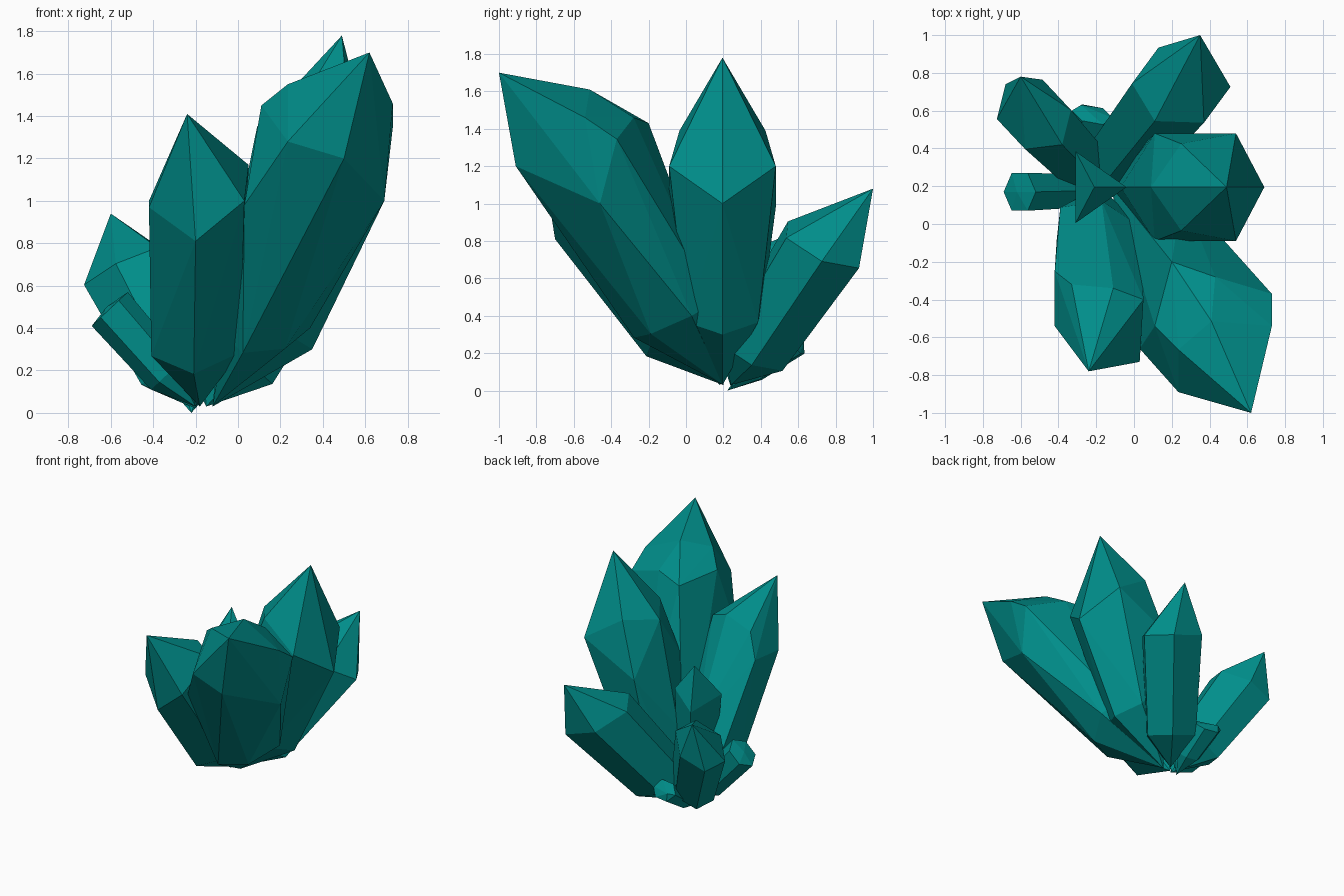
import bpy, bmesh, math
from mathutils import Vector

if "Cube" in bpy.data.objects:
    bpy.data.objects.remove(bpy.data.objects["Cube"])

teal = bpy.data.materials.new("teal_crystal")
teal.diffuse_color = (0.0, 0.27, 0.255, 1)
teal.use_nodes = True
teal.node_tree.nodes["Principled BSDF"].inputs["Base Color"].default_value = teal.diffuse_color


def crystal(name, base, mid, tip, u, w, low_at, low_scale, sides=6, shoulder=None):
    """Faceted shard: root point, narrow lower ring, wide shoulder ring at mid
    (half-axes u and w, or given corner points) and a pointed tip."""
    base, mid, tip, u, w = map(Vector, (base, mid, tip, u, w))

    def ring(centre, s):
        angles = [2 * math.pi * i / sides for i in range(sides)]
        return [centre + s * (math.cos(a) * u + math.sin(a) * w) for a in angles]

    pts = [base, tip] + ring(base.lerp(mid, low_at), low_scale)
    pts += [Vector(p) for p in shoulder] if shoulder else ring(mid, 1)
    bm = bmesh.new()
    for p in pts:
        bm.verts.new(p)
    bmesh.ops.convex_hull(bm, input=bm.verts[:])
    loose = [v for v in bm.verts if not v.link_faces]
    bmesh.ops.delete(bm, geom=loose, context='VERTS')
    bmesh.ops.recalc_face_normals(bm, faces=bm.faces[:])
    mesh = bpy.data.meshes.new(name)
    bm.to_mesh(mesh)
    bm.free()
    mesh.materials.append(teal)
    bpy.context.collection.objects.link(bpy.data.objects.new(name, mesh))


# Three large crystals with uneven shoulders
crystal("crystal_front_right", (-.12, .20, .03), (.14, -.06, .38), (.62, -1.0, 1.70),
        (.20, .09, .02), (-.02, -.20, -.10), 1, 1,
        shoulder=[(.69, -.46, 1.0), (.03, -.66, .98), (.73, -.37, 1.345),
                  (.73, -.54, 1.46), (.41, -.515, 1.61), (.235, -.665, 1.55),
                  (.235, -.89, 1.28), (.5, -.91, 1.2), (.11, -.54, 1.45),
                  (.2, -.2, 1.43), (.43, -.28, 1.46)])
crystal("crystal_front_left", (-.18, .20, .03), (-.21, -.52, 1.03), (-.24, -.78, 1.41),
        (-.02, -.18, -.20), (.26, -.06, .01), .34, .93,
        shoulder=[(-.42, -.54, .97), (-.2, -.7, .81), (.03, -.73, 1.0), (.05, -.4, 1.17),
                  (-.11, -.34, 1.24), (-.33, -.32, 1.17), (-.42, -.25, 1.0)])
mirrored = [(x, .195 + s * y, z) for s in (-1, 1) for x, y, z in
            ((.54, .285, 1.2), (.25, .23, 1.39), (.11, .285, .98), (.06, .235, .6))]
crystal("crystal_tall", (-.12, .195, .03), (.14, .195, .43), (.49, .195, 1.78),
        (.21, 0, -.13), (0, .22, 0), 1, 1,
        shoulder=mirrored + [(.69, .195, 1.0), (.09, .195, 1.35)])

# Medium crystals at the back
crystal("crystal_back_right", (-.15, .24, .03), (.25, .735, .78), (.35, 1.0, 1.08),
        (.14, .19, -.125), (.22, -.12, -.03), .24, .83)
crystal("crystal_back_left", (-.20, .24, .02), (-.53, .58, .68), (-.60, .78, .94),
        (-.15, .16, -.10), (-.14, -.12, -.03), .27, .85)

# Three-sided upright shard in the middle
crystal("crystal_middle", (-.20, .195, .03), (-.22, .195, .82), (-.21, .195, 1.07),
        (.18, 0, .03), (0, .22, 0), .35, .80, sides=3)

# Small blunt shards low on the left and back
crystal("shard_left", (-.20, .18, .03), (-.605, .17, .49), (-.62, .17, .50),
        (-.085, 0, -.08), (0, .115, 0), .33, .90)
crystal("shard_back", (-.22, .22, 0), (-.22, .58, .25), (-.28, .63, .26),
        (.11, -.02, 0), (0, .05, -.06), .40, .80)
